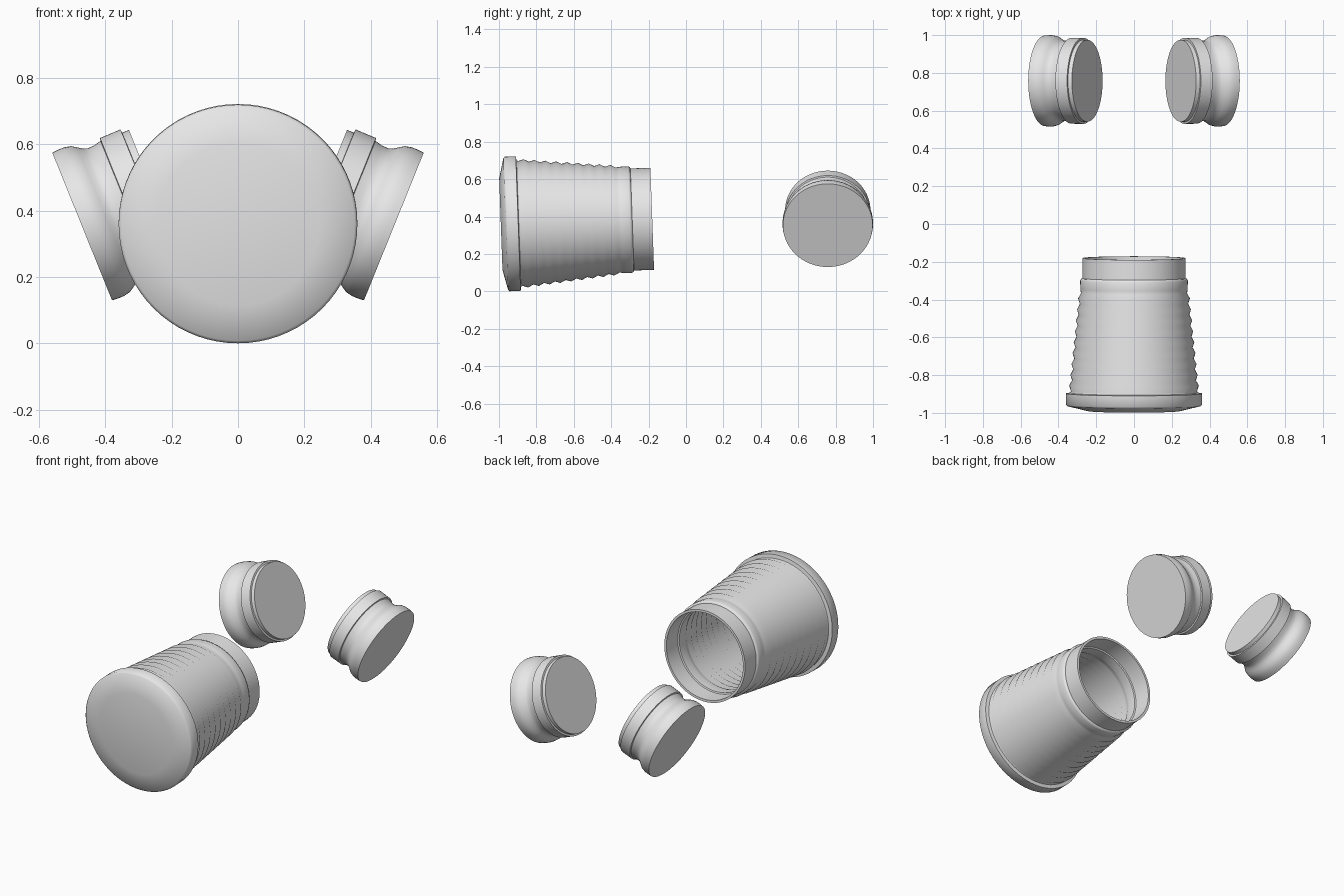
import bpy, bmesh, math
from mathutils import Vector, Matrix

cube = bpy.data.objects.get("Cube")
if cube:
    bpy.data.objects.remove(cube, do_unlink=True)

grey = bpy.data.materials.new("light grey")
grey.use_nodes = True
colour = (0.8, 0.8, 0.8, 1)
grey.diffuse_color = colour
grey.node_tree.nodes["Principled BSDF"].inputs["Base Color"].default_value = colour


def lathe(name, profile, origin, axis, smooth_deg, segments=72):
    """Spin (radius, distance) points round an axis starting at origin."""
    bm = bmesh.new()
    verts = [bm.verts.new((r, 0, d)) for r, d in profile]
    edges = [bm.edges.new(pair) for pair in zip(verts, verts[1:])]
    bmesh.ops.spin(bm, geom=verts + edges, cent=(0, 0, 0), axis=(0, 0, 1),
                   angle=math.tau, steps=segments, use_duplicate=False)
    bmesh.ops.remove_doubles(bm, verts=bm.verts, dist=0.0005)
    bmesh.ops.recalc_face_normals(bm, faces=bm.faces)
    turn = Vector((0, 0, 1)).rotation_difference(Vector(axis)).to_matrix().to_4x4()
    bm.transform(Matrix.Translation(origin) @ turn)
    mesh = bpy.data.meshes.new(name)
    bm.to_mesh(mesh)
    bm.free()
    obj = bpy.data.objects.new(name, mesh)
    bpy.context.collection.objects.link(obj)
    mesh.materials.append(grey)
    bpy.ops.object.select_all(action="DESELECT")
    obj.select_set(True)
    bpy.context.view_layer.objects.active = obj
    bpy.ops.object.shade_smooth_by_angle(angle=math.radians(smooth_deg))
    return obj


# Ribbed, tapering wall of the cup
RIBS = 9
START, END = 0.105, 0.625


def ribs(offset):
    points = []
    for i in range(RIBS * 2 + 1):
        t = i / (RIBS * 2)
        crest = 0.012 if i % 2 else 0
        points.append((0.334 - 0.053 * t + crest - offset, START + (END - START) * t))
    return points


# Cup: domed front, rim, ribs, collar and open rear sleeve, then the inside
outside = [(0, 0), (0.245, 0), (0.352, 0.026), (0.36, 0.034), (0.36, 0.093), (0.338, 0.096)]
outside += ribs(0)
outside += [(0.284, 0.645), (0.285, 0.69), (0.281, 0.70), (0.273, 0.703), (0.273, 0.81)]
inside = [(0.259, 0.81), (0.259, 0.70), (0.251, 0.697), (0.251, 0.645)]
inside += ribs(0.025)[::-1] + [(0.31, 0.06), (0, 0.05)]
lathe("ribbed_cup", outside + inside, (0, -0.99, 0.3588), (0, 1, 0.036), 50)

# Two tilted grooved plugs, mirrored left and right
plug = [(0, 0), (0.240, 0), (0.242, 0.02), (0.2415, 0.04), (0.237, 0.06), (0.226, 0.077),
        (0.216, 0.092), (0.212, 0.105), (0.213, 0.125), (0.2185, 0.148),
        (0.227, 0.15), (0.228, 0.217), (0.217, 0.218), (0.217, 0.24), (0, 0.24)]
for side, name in ((1, "left_plug"), (-1, "right_plug")):
    lathe(name, plug, (side * 0.47, 0.758, 0.3525), (-side * 0.927, 0, 0.375), 35)
